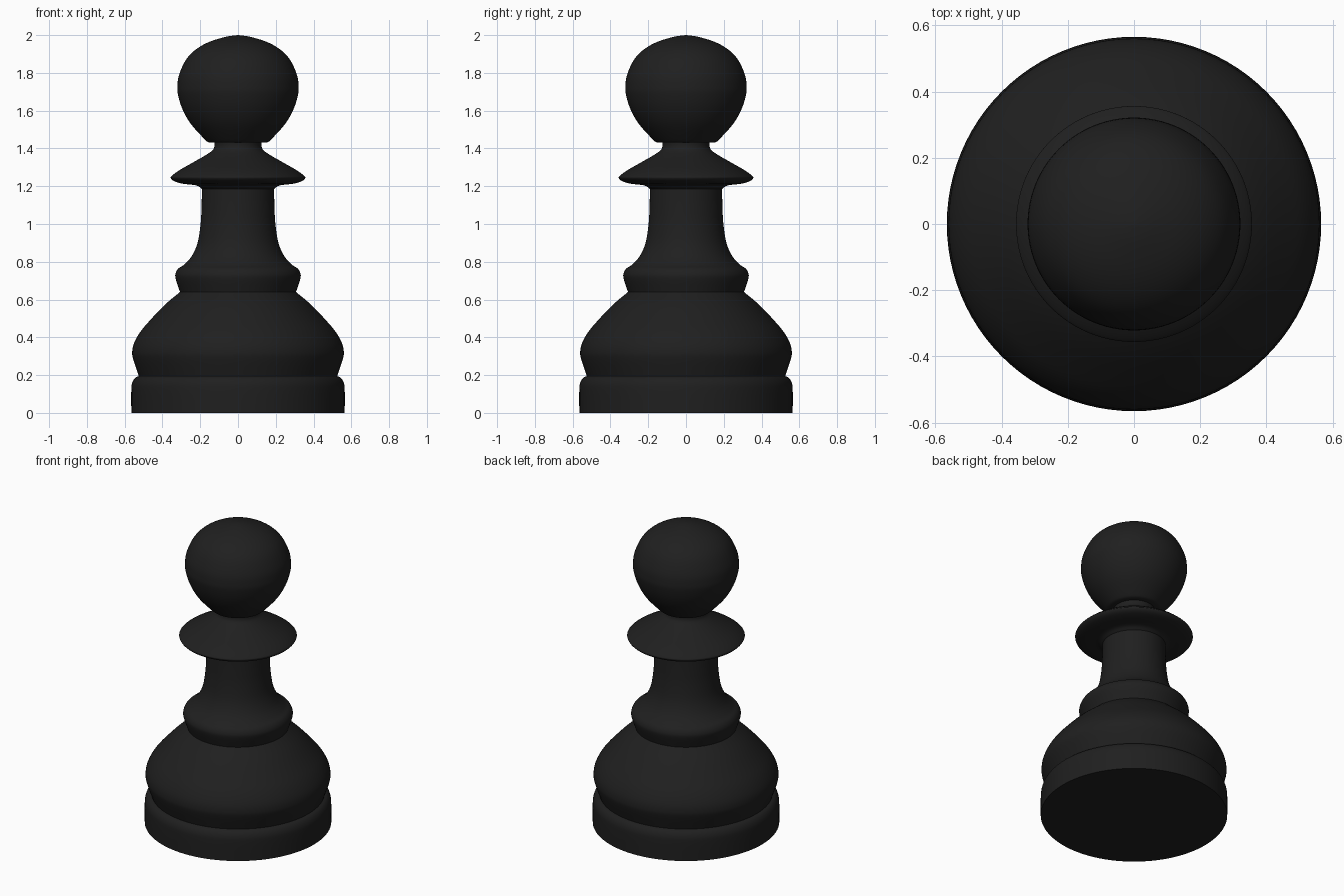
import bpy, bmesh, math
from mathutils import Vector

if "Cube" in bpy.data.objects:
    bpy.data.objects.remove(bpy.data.objects["Cube"])

SEGMENTS = 96
black = bpy.data.materials.new("black_paint")
black.diffuse_color = (0.014, 0.014, 0.014, 1)
black.use_nodes = True
black.node_tree.nodes["Principled BSDF"].inputs["Base Color"].default_value = black.diffuse_color


def smooth_curve(pts, steps=4):
    """Catmull-Rom curve through the (radius, height) points."""
    p = [Vector(q) for q in pts]
    p = [2 * p[0] - p[1]] + p + [2 * p[-1] - p[-2]]
    out = []
    for a, b, c, d in zip(p, p[1:], p[2:], p[3:]):
        for i in range(steps):
            t = i / steps
            out.append(0.5 * (2 * b + (c - a) * t + (2 * a - 5 * b + 4 * c - d) * t * t
                              + (3 * b - a - 3 * c + d) * t ** 3))
    return out + [p[-2]]


def lathe(name, *runs):
    """Turn profile runs around z; each run is smooth, joints between runs stay sharp."""
    profile = []
    for run in runs:
        curve = smooth_curve(run) if len(run) > 2 else [Vector(q) for q in run]
        profile += curve[1:] if profile else curve
    bm = bmesh.new()
    verts = [bm.verts.new((max(r, 0), 0, z)) for r, z in profile]
    edges = [bm.edges.new(pair) for pair in zip(verts, verts[1:])]
    bmesh.ops.spin(bm, geom=verts + edges, cent=(0, 0, 0), axis=(0, 0, 1),
                   angle=2 * math.pi, steps=SEGMENTS, use_duplicate=False)
    bmesh.ops.remove_doubles(bm, verts=bm.verts, dist=1e-5)
    bmesh.ops.recalc_face_normals(bm, faces=bm.faces)
    # open shells: make sure the normals point outwards
    if sum(f.normal.dot(f.calc_center_median() * Vector((1, 1, 0)))
           * f.calc_area() for f in bm.faces) < 0:
        bmesh.ops.reverse_faces(bm, faces=bm.faces)
    mesh = bpy.data.meshes.new(name)
    bm.to_mesh(mesh)
    bm.free()
    obj = bpy.data.objects.new(name, mesh)
    bpy.context.collection.objects.link(obj)
    mesh.materials.append(black)
    bpy.ops.object.select_all(action='DESELECT')
    obj.select_set(True)
    bpy.context.view_layer.objects.active = obj
    bpy.ops.object.shade_smooth_by_angle(angle=math.radians(35))
    return obj


# Foot disc with a rounded upper edge
lathe("foot", [(0, 0), (0.565, 0)],
      [(0.565, 0), (0.565, 0.12), (0.56, 0.16), (0.545, 0.185), (0.525, 0.195)])

# Bulging body
lathe("body", [(0.525, 0.195), (0.555, 0.285), (0.56, 0.325), (0.55, 0.37),
               (0.52, 0.425), (0.475, 0.48), (0.39, 0.57), (0.307, 0.64)])

# Lower ring flowing into the stem
lathe("stem", [(0.307, 0.64), (0.33, 0.71), (0.33, 0.74), (0.315, 0.765),
               (0.285, 0.785), (0.245, 0.83), (0.214, 0.90), (0.198, 1.0),
               (0.193, 1.09), (0.191, 1.185)])

# Collar with a flared rim and a narrow neck
lathe("collar", [(0.191, 1.185), (0.22, 1.204), (0.29, 1.213), (0.335, 1.225),
                 (0.355, 1.242), (0.35, 1.255), (0.31, 1.285), (0.24, 1.325),
                 (0.17, 1.365), (0.135, 1.39), (0.125, 1.41), (0.125, 1.432)])

# Ball head, flat underneath and slightly pointed on top
lathe("head", [(0.125, 1.432), (0.155, 1.432)],
      [(0.155, 1.432), (0.175, 1.447), (0.25, 1.53), (0.295, 1.61), (0.318, 1.685),
       (0.321, 1.73), (0.312, 1.79), (0.275, 1.87), (0.222, 1.925), (0.15, 1.965),
       (0.06, 1.992), (0, 2.0)])
